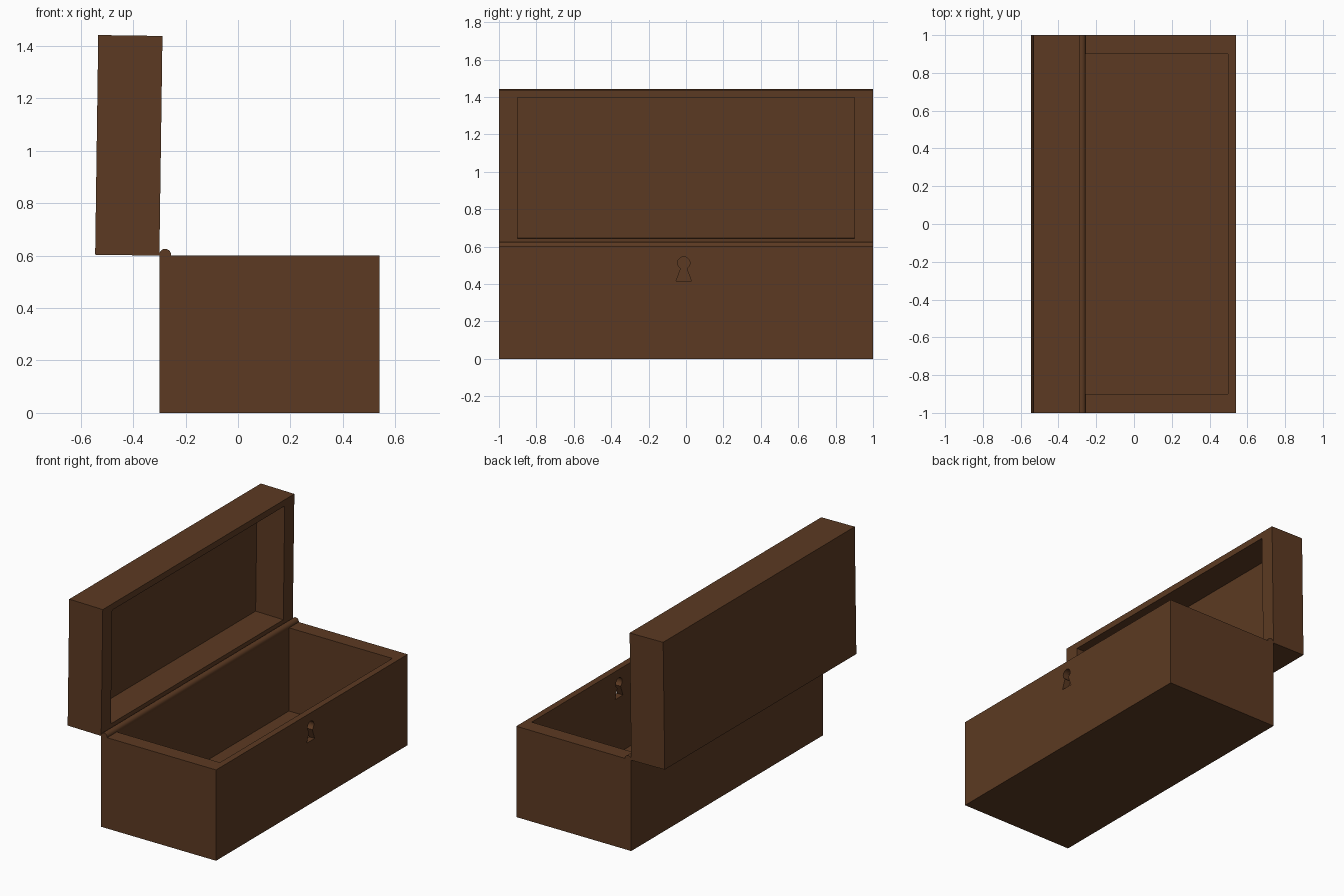
import bpy, bmesh, math
from mathutils import Vector, Matrix

if "Cube" in bpy.data.objects:
    bpy.data.objects.remove(bpy.data.objects["Cube"])

wood = bpy.data.materials.new("dark_brown_wood")
wood.diffuse_color = (0.107, 0.042, 0.016, 1)
wood.use_nodes = True
wood.node_tree.nodes["Principled BSDF"].inputs["Base Color"].default_value = wood.diffuse_color


def add_object(name, bm):
    bmesh.ops.recalc_face_normals(bm, faces=bm.faces)
    mesh = bpy.data.meshes.new(name)
    bm.to_mesh(mesh)
    bm.free()
    mesh.materials.append(wood)
    obj = bpy.data.objects.new(name, mesh)
    bpy.context.collection.objects.link(obj)
    return obj


def hollow_box(name, size, walls, open_axis, open_sign, floor):
    """Box centred on its origin, with one face inset and pushed in."""
    bm = bmesh.new()
    bmesh.ops.create_cube(bm, size=1)
    bmesh.ops.scale(bm, vec=size, verts=bm.verts)
    bm.normal_update()
    face = next(f for f in bm.faces if f.normal[open_axis] * open_sign > 0.9)
    # rim
    bmesh.ops.inset_individual(bm, faces=[face], thickness=0.01)
    for v in face.verts:
        for a in range(3):
            if a != open_axis:
                v.co[a] = math.copysign(size[a] / 2 - walls[a], v.co[a])
    # cavity
    inner = bmesh.ops.extrude_discrete_faces(bm, faces=[face])["faces"][0]
    for v in inner.verts:
        v.co[open_axis] = -open_sign * (size[open_axis] / 2 - floor)
    return add_object(name, bm)


# Chest body, open at the top
body = hollow_box("chest_body", (0.84, 2, 0.6), (0.042, 0.1, 0), 2, 1, 0.05)
body.location = (0.12, 0, 0.3)

# Lid, opened upright with its hollow facing +x and a slight tilt
lid = hollow_box("lid", (0.245, 2, 0.838), (0, 0.1, 0.042), 0, 1, 0.043)
lid.location = (-0.4165, 0, 1.0205)
lid.rotation_euler = (0, 0.014, 0)

# Hinge rod along the back edge
bm = bmesh.new()
bmesh.ops.create_cone(bm, cap_ends=True, segments=32, radius1=0.0225,
                      radius2=0.0225, depth=2,
                      matrix=Matrix.Rotation(math.pi / 2, 4, 'X'))
hinge = add_object("hinge_rod", bm)
hinge.location = (-0.278, 0, 0.603)
for p in hinge.data.polygons:
    p.use_smooth = len(p.vertices) == 4

# Keyhole cutter: round hole with a flared slot below
bm = bmesh.new()
cy, cz, r, gap, n = -0.012, 0.512, 0.033, math.radians(28), 24
profile = []
for i in range(n + 1):
    a = -math.pi / 2 + gap + (2 * math.pi - 2 * gap) * i / n
    profile.append((cy + r * math.cos(a), cz + r * math.sin(a)))
profile += [(cy - 0.041, 0.415), (cy + 0.041, 0.415)]
face = bm.faces.new([bm.verts.new((0.45, y, z)) for y, z in profile])
ext = bmesh.ops.extrude_face_region(bm, geom=[face])
bmesh.ops.translate(bm, vec=Vector((0.15, 0, 0)),
                    verts=[v for v in ext["geom"] if isinstance(v, bmesh.types.BMVert)])
cutter = add_object("keyhole_cutter", bm)
cutter.hide_render = True
cutter.display_type = 'WIRE'

cut = body.modifiers.new("keyhole", 'BOOLEAN')
cut.operation = 'DIFFERENCE'
cut.solver = 'EXACT'
cut.object = cutter
